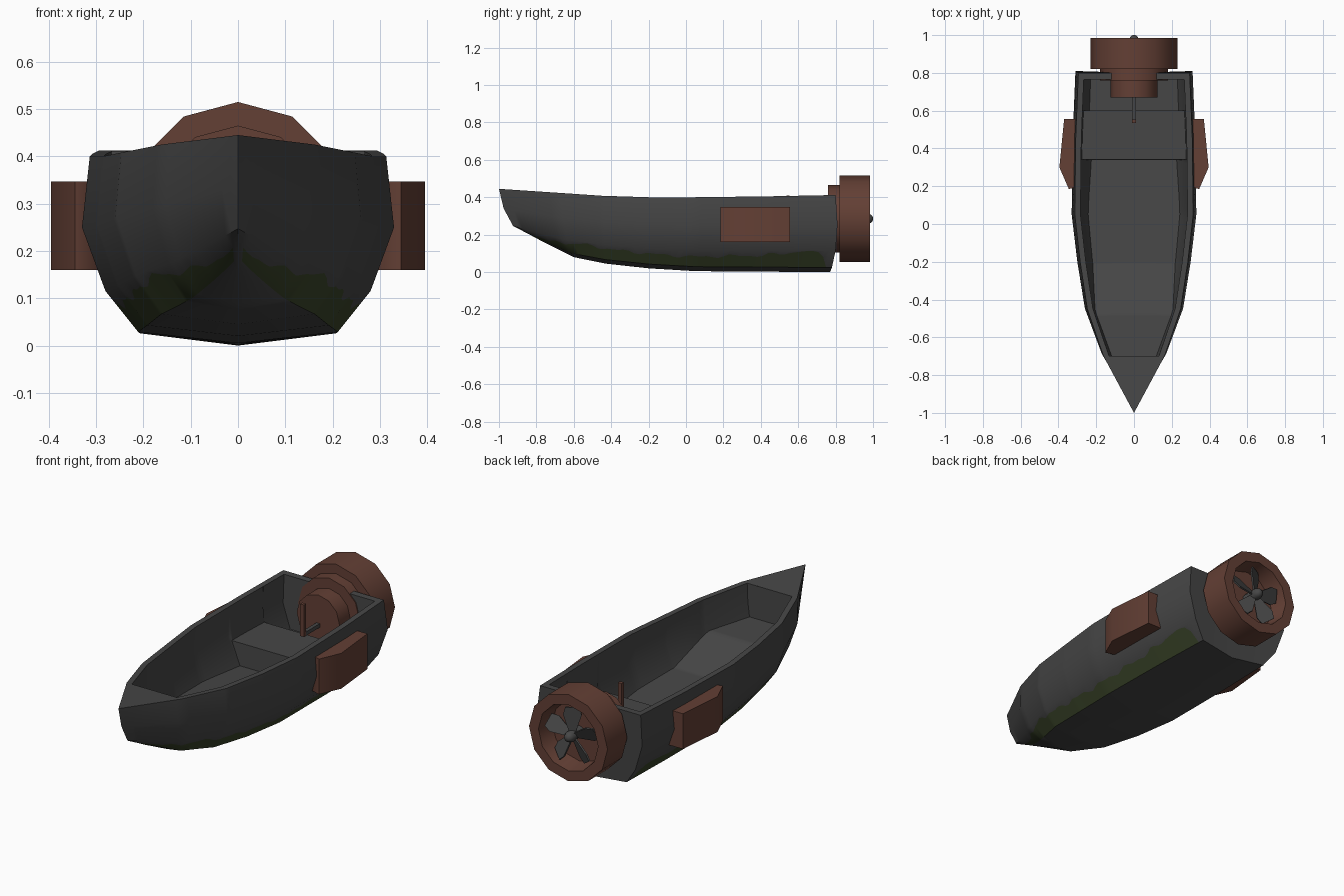
import bpy, bmesh, math
from mathutils import Matrix, Vector

if "Cube" in bpy.data.objects:
    bpy.data.objects.remove(bpy.data.objects["Cube"])


def material(name, rgb):
    m = bpy.data.materials.new(name)
    m.diffuse_color = (*rgb, 1)
    m.use_nodes = True
    m.node_tree.nodes["Principled BSDF"].inputs["Base Color"].default_value = m.diffuse_color
    return m


GREY = material("dark grey", (0.062, 0.062, 0.062))
RUST = material("rust brown", (0.125, 0.05, 0.035))
MOSS = material("moss green", (0.042, 0.058, 0.022))


def finish(bm, name, mats, angle=38):
    bmesh.ops.remove_doubles(bm, verts=bm.verts, dist=0.0003)
    bmesh.ops.dissolve_degenerate(bm, dist=0.0002, edges=bm.edges)
    bmesh.ops.recalc_face_normals(bm, faces=bm.faces)
    me = bpy.data.meshes.new(name)
    bm.to_mesh(me)
    bm.free()
    ob = bpy.data.objects.new(name, me)
    bpy.context.collection.objects.link(ob)
    for m in mats:
        me.materials.append(m)
    bpy.ops.object.select_all(action='DESELECT')
    ob.select_set(True)
    bpy.context.view_layer.objects.active = ob
    bpy.ops.object.shade_smooth_by_angle(angle=math.radians(angle))
    return ob


def interp(table, t, col=1):
    if t <= table[0][0]:
        return table[0][col]
    for a, b in zip(table, table[1:]):
        if t <= b[0]:
            f = (t - a[0]) / max(b[0] - a[0], 1e-9)
            return a[col] + (b[col] - a[col]) * f
    return table[-1][col]


# Hull stations: position, half width, keel z, gunwale z, bow rake, stern rake
STATIONS = [(-1, 0, .17, .445, 1, 0), (-.7, .17, .08, .425, .45, 0),
            (-.45, .26, .045, .408, .1, 0), (-.2, .30, .02, .40, 0, 0),
            (.05, .33, .005, .40, 0, 0), (.45, .325, .002, .405, 0, 0),
            (.8, .31, 0, .412, 0, 1)]
# Section rows keel -> gunwale: width, height, bow shift, stern shift
ROWS = [(0, 0, .22, -.03), (.64, .06, .19, -.02), (.85, .28, .075, 0),
        (1, .62, .025, .01), (.95, 1, 0, 0)]
FLOOR = [(-.7, .25), (-.48, .24), (-.21, .14), (.339, .10), (.341, .22),
         (.6, .22), (.602, .13), (.765, .13)]


def section(t):
    w, kz, gz, bow, stern = (interp(STATIONS, t, c) for c in range(1, 6))
    pts = []
    for j, (fx, fz, sb, ss) in enumerate(ROWS):
        fx = fx ** (1 + .6 * bow) if j in (1, 2) else fx
        pts.append(Vector((w * fx, t + sb * bow + ss * stern, kz + (gz - kz) * fz)))
    return pts


def moss_height(t):
    # wavy upper edge as a fraction between chine and bilge
    if t > .76 or t < -.98:
        return 0.03
    base = interp([(-.98, .35), (-.75, .6), (-.6, .85), (-.35, .7), (0, .6),
                   (.4, .7), (.55, .85), (.6, .96), (.72, .93), (.76, .5)], t)
    return min(.97, base + .07 * math.sin(t * 31) + .05 * math.sin(t * 57 + 1))


def outer(t):
    p = section(t)
    p.insert(2, p[1].lerp(p[2], moss_height(t)))
    return p


def inner(t):
    # inside wall from gunwale down to the floor centre line
    p = section(t)
    prof = [(v.z, v.x) for v in p]
    gz, fz = p[-1].z, interp(FLOOR, t)
    g = p[-1].x - .03
    pts = [Vector((g, t, gz))]
    for k in (.45, 0):
        z = fz + (gz - fz) * k
        pts.append(Vector((min(g + .02, interp(prof, z) - .04), t, z)))
    return pts + [Vector((0, t, fz))]


def build_hull():
    bm = bmesh.new()

    def face(pts, mat=0):
        for s in (1, -1):
            f = bm.faces.new([bm.verts.new((v.x * s, v.y, v.z)) for v in pts])
            f.material_index = mat

    ts = {s[0] for s in STATIONS} | {f[0] for f in FLOOR}
    ts |= {round(-1 + .03 * i + .0001, 4) for i in range(1, 60)}
    ts = sorted(ts)
    for a, b in zip(ts, ts[1:]):
        oa, ob = outer(a), outer(b)
        # outside skin with the moss strip above the chine
        for j in range(5):
            green = j == 1 and -.99 < a < .76
            face([oa[j], ob[j], ob[j + 1], oa[j + 1]], 1 if green else 0)
        ga, gb = oa[-1], ob[-1]
        if b <= -.7 or a >= .765:       # fore deck and transom top
            ca, cb = Vector((0, ga.y, ga.z)), Vector((0, gb.y, gb.z))
            face([ga, gb, cb, ca])
        else:                            # rim, inner walls and floor
            ia, ib = inner(a), inner(b)
            face([ga, gb, ib[0], ia[0]])
            for j in range(3):
                face([ia[j], ib[j], ib[j + 1], ia[j + 1]])
    # bulkhead under the deck and inside of the transom
    for t in (-.7, .765):
        p = inner(t)
        face(p + [Vector((0, t, p[0].z))])
    # transom outside
    p = outer(.8)
    face(p + [Vector((0, .8, p[-1].z))])
    finish(bm, "hull", [GREY, MOSS])


build_hull()

AXIS_Z = .285


def lathe(name, prof, mat, n=12):
    # spin (radius, y) profile around the motor axis
    bm = bmesh.new()
    ring = lambda r, y: [Vector((r * math.sin(2 * math.pi * i / n), y,
                         AXIS_Z + r * math.cos(2 * math.pi * i / n))) for i in range(n)]
    rings = [ring(*p) for p in prof]
    for a, b in zip(rings, rings[1:]):
        for i in range(n):
            k = (i + 1) % n
            bm.faces.new([bm.verts.new(v) for v in (a[i], a[k], b[k], b[i])])
    for r in (rings[0], rings[-1]):
        bm.faces.new([bm.verts.new(v) for v in r])
    return finish(bm, name, [mat])


# Motor housing and propeller shroud
lathe("motor_body", [(.125, .67), (.125, .76), (.18, .76), (.18, .83)], RUST)
lathe("propeller_shroud", [(.23, .82), (.23, .985), (.175, .985), (.16, .89)], RUST)
lathe("propeller_hub", [(.028, .88), (.028, .975), (.02, .992), (.008, 1.0)], GREY, 10)

# Propeller blades
bm = bmesh.new()
for i in range(5):
    rot = Matrix.Translation((0, .95, AXIS_Z)) @ Matrix.Rotation(2 * math.pi * i / 5, 4, 'Y') \
        @ Matrix.Rotation(math.radians(28), 4, 'Z')
    outline = [(-.015, .015), (.015, .015), (.045, .11), (.035, .148), (-.035, .148), (-.045, .11)]
    f = bm.faces.new([bm.verts.new(rot @ Vector((x, -.004, z))) for x, z in outline])
    ext = bmesh.ops.extrude_face_region(bm, geom=[f], use_keep_orig=True)
    vs = [v for v in ext['geom'] if isinstance(v, bmesh.types.BMVert)]
    bmesh.ops.translate(bm, verts=vs, vec=rot.to_3x3() @ Vector((0, .008, 0)))
finish(bm, "propeller_blades", [GREY], 30)


def box(name, centre, size, mat):
    bm = bmesh.new()
    bmesh.ops.create_cube(bm, size=1, matrix=Matrix.Translation(centre) @ Matrix.Diagonal((*size, 1)))
    finish(bm, name, [mat], 30)


# Tiller arm and upright grip
box("tiller_arm", (0, .61, .25), (.02, .14, .02), GREY)
box("tiller_grip", (0, .545, .325), (.022, .018, .17), RUST)

# Side pods
for s, side in ((1, "right"), (-1, "left")):
    bm = bmesh.new()
    plan = [(.29, .20), (.345, .185), (.395, .30), (.37, .555), (.29, .555)]
    f = bm.faces.new([bm.verts.new((x * s, y, .16)) for x, y in plan])
    ext = bmesh.ops.extrude_face_region(bm, geom=[f], use_keep_orig=True)
    vs = [v for v in ext['geom'] if isinstance(v, bmesh.types.BMVert)]
    bmesh.ops.translate(bm, verts=vs, vec=(0, 0, .187))
    finish(bm, side + "_side_pod", [RUST], 75)
